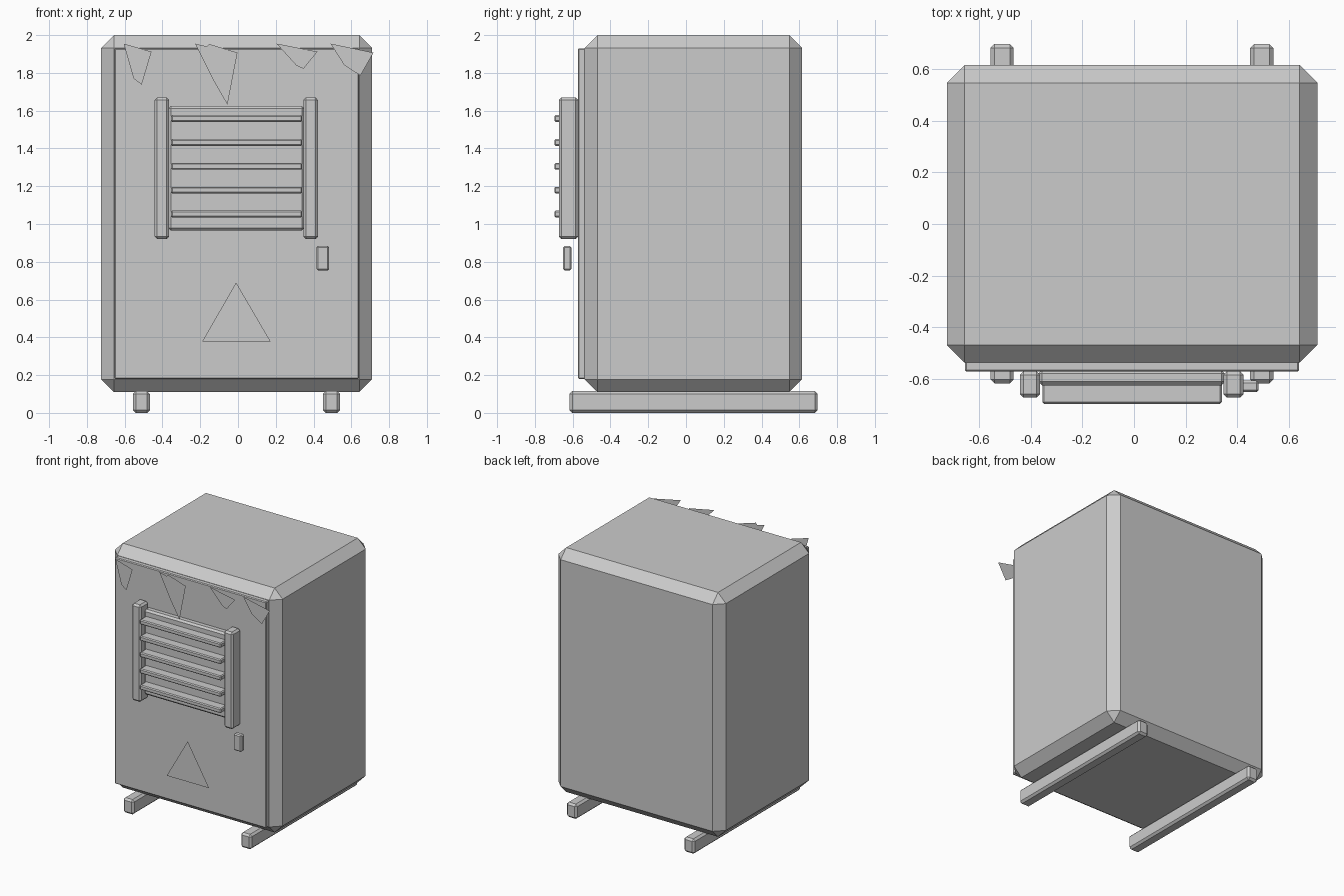
import bpy, bmesh

if "Cube" in bpy.data.objects:
    bpy.data.objects.remove(bpy.data.objects["Cube"])


def box(name, x, y, z, bevel):
    """Chamfered box spanning the given (min, max) ranges."""
    bm = bmesh.new()
    bmesh.ops.create_cube(bm, size=1)
    for v in bm.verts:
        v.co = [(r[0] + r[1]) / 2 + c * (r[1] - r[0]) for r, c in zip((x, y, z), v.co)]
    bmesh.ops.bevel(bm, geom=bm.edges[:], offset=bevel, segments=1, affect='EDGES')
    return add(name, bm)


def plate(name, points, y):
    """Flat outline in the xz plane, facing the front."""
    bm = bmesh.new()
    face = bm.faces.new([bm.verts.new((px, y, pz)) for px, pz in points])
    face.normal_update()
    if face.normal.y > 0:
        face.normal_flip()
    return add(name, bm)


def add(name, bm):
    mesh = bpy.data.meshes.new(name)
    bm.to_mesh(mesh)
    bm.free()
    obj = bpy.data.objects.new(name, mesh)
    bpy.context.collection.objects.link(obj)
    return obj


# Cabinet and door
box("cabinet_body", (-0.725, 0.71), (-0.537, 0.615), (0.11, 2.0), 0.068)
box("door", (-0.655, 0.64), (-0.572, -0.53), (0.18, 1.93), 0.006)

# Vent: backing panel, side posts and slats
box("vent_panel", (-0.37, 0.352), (-0.625, -0.565), (0.965, 1.625), 0.014)
for side, x in (("left", -0.403), ("right", 0.385)):
    box(f"vent_post_{side}", (x - 0.039, x + 0.039), (-0.673, -0.57), (0.92, 1.67), 0.014)
for i in range(5):
    z = 1.558 - i * 0.1263
    box(f"vent_slat_{i + 1}", (-0.355, 0.34), (-0.697, -0.615), (z - 0.018, z + 0.018), 0.007)

# Door handle
box("door_handle", (0.415, 0.483), (-0.651, -0.607), (0.755, 0.883), 0.008)

# Skids under the cabinet
for side, x in (("left", -0.511), ("right", 0.495)):
    box(f"skid_{side}", (x - 0.045, x + 0.045), (-0.617, 0.697), (0.0, 0.115), 0.015)

# Warning triangle on the door
plate("warning_triangle", [(-0.01, 0.69), (-0.19, 0.377), (0.173, 0.377)], -0.6)

# Ice shards hanging along the top of the door
shards = [
    [(-0.605, 1.955), (-0.458, 1.912), (-0.51, 1.738), (-0.553, 1.77)],
    [(-0.228, 1.955), (-0.165, 1.94), (-0.153, 1.953), (-0.003, 1.907), (-0.056, 1.632), (-0.13, 1.76)],
    [(0.204, 1.955), (0.42, 1.912), (0.347, 1.822), (0.31, 1.838)],
    [(0.49, 1.955), (0.717, 1.907), (0.648, 1.786), (0.563, 1.84)],
]
for i, outline in enumerate(shards):
    plate(f"ice_shard_{i + 1}", outline, -0.635)
